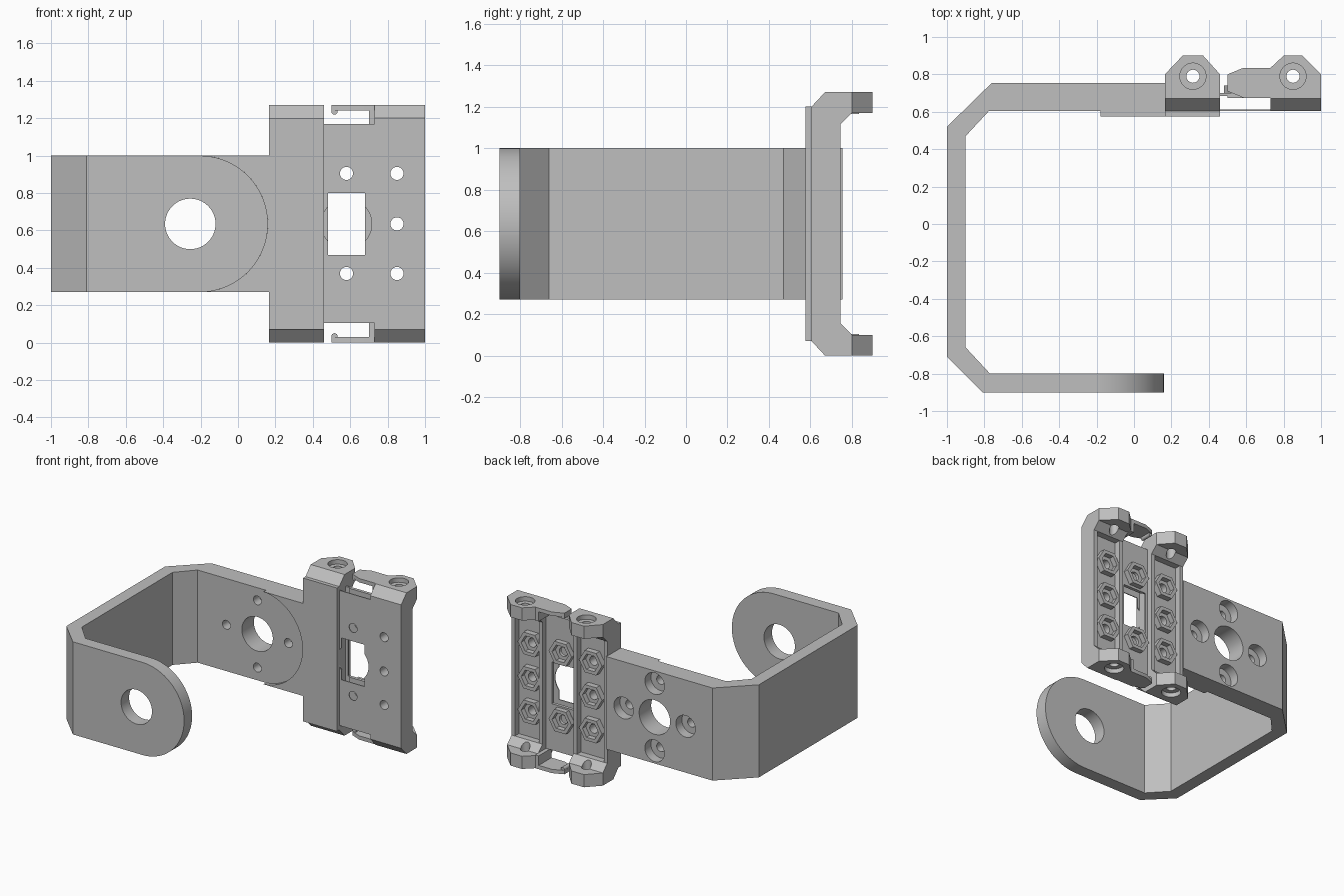
import bpy, bmesh, math
from mathutils import Vector

if "Cube" in bpy.data.objects:
    bpy.data.objects.remove(bpy.data.objects["Cube"])

GREY = (0.52, 0.52, 0.52, 1)
grey = bpy.data.materials.new("light grey plastic")
grey.use_nodes = True
grey.diffuse_color = GREY
grey.node_tree.nodes["Principled BSDF"].inputs["Base Color"].default_value = GREY

MID = 0.635                      # mirror height of the whole part
PLACE = {"x": lambda p, t: (t, p[0], p[1]),
         "y": lambda p, t: (p[0], t, p[1]),
         "z": lambda p, t: (p[0], p[1], t)}


def prism(name, pts, axis, lo, hi):
    """Extrude a flat outline along an axis."""
    bm = bmesh.new()
    verts = [bm.verts.new(PLACE[axis](p, lo)) for p in pts]
    face = bm.faces.new(verts)
    out = bmesh.ops.extrude_face_region(bm, geom=[face])
    shift = Vector(PLACE[axis]((0, 0), hi - lo))
    bmesh.ops.translate(bm, vec=shift,
                        verts=[g for g in out["geom"] if isinstance(g, bmesh.types.BMVert)])
    bmesh.ops.recalc_face_normals(bm, faces=bm.faces)
    mesh = bpy.data.meshes.new(name)
    bm.to_mesh(mesh)
    bm.free()
    mesh.materials.append(grey)
    ob = bpy.data.objects.new(name, mesh)
    bpy.context.collection.objects.link(ob)
    return ob


def ring(cx, cy, r, n=48, start=0.0, sweep=math.tau):
    steps = n if sweep == math.tau else n - 1
    return [(cx + r * math.cos(start + sweep * i / steps),
             cy + r * math.sin(start + sweep * i / steps)) for i in range(n)]


def box(name, x0, x1, y0, y1, z0, z1):
    return prism(name, [(x0, y0), (x1, y0), (x1, y1), (x0, y1)], "z", z0, z1)


def combine(ob, other, op="DIFFERENCE"):
    """Boolean with a temporary part, then discard that part."""
    mod = ob.modifiers.new("bool", "BOOLEAN")
    mod.operation, mod.solver, mod.object = op, "EXACT", other
    bpy.context.view_layer.objects.active = ob
    bpy.ops.object.modifier_apply(modifier=mod.name)
    bpy.data.objects.remove(other)


def drill(ob, axis, cx, cy, r, lo, hi, n=48):
    combine(ob, prism("cutter", ring(cx, cy, r, n), axis, lo, hi))


# Angled U bracket with a rounded front arm
bracket = prism("u_bracket", [
    (0.16, -0.9), (-0.81, -0.9), (-1, -0.71), (-1, 0.52), (-0.76, 0.755), (0.17, 0.755),
    (0.17, 0.605), (-0.775, 0.605), (-0.9, 0.47), (-0.9, -0.66), (-0.77, -0.8), (0.16, -0.8)],
    "z", 0.27, 1.0)
ARM_X, ARM_R = -0.205, 0.365
arc = ring(ARM_X, MID, ARM_R, 40, math.pi / 2, -math.pi)
combine(bracket, prism("cutter", arc + [(ARM_X, 0.1), (0.4, 0.1), (0.4, 1.2), (ARM_X, 1.2)],
                       "y", -1, -0.7))
HOLE_X = -0.255
drill(bracket, "y", HOLE_X, MID, 0.135, -1.1, 1.1, 64)
for dx, dz in ((1, 0), (-1, 0), (0, 1), (0, -1)):
    cx, cz = HOLE_X + 0.27 * dx, MID + 0.265 * dz
    drill(bracket, "y", cx, cz, 0.035, 0.5, 0.9, 24)
    drill(bracket, "y", cx, cz, 0.085, 0.68, 0.9)

# Raised pad with a curved edge on the inside of the back arm
pad = box("arm_pad", -0.18, 0.17, 0.575, 0.606, 0.27, 1.0)
drill(pad, "y", ARM_X, MID, ARM_R, 0.5, 0.7, 96)
box("column_pad", 0.165, 0.46, 0.575, 0.606, 0.07, 1.2)

# Hinge columns: a side profile crossed with a plan outline
SIDE = [(0.605, 0.07), (0.67, 0), (0.95, 0), (0.95, 0.1), (0.8, 0.1), (0.745, 0.155)]
side = SIDE + [(y, 2 * MID - z) for y, z in reversed(SIDE)]
BOLTS = (0.37, MID, 0.905)


def nut_boss(ob, x, z, through):
    """Raised hexagon with a nut pocket and a bolt hole."""
    combine(ob, prism("boss", ring(x, z, 0.1, 6), "y", 0.69, 0.74), "UNION")
    drill(ob, "y", x, z, 0.07, 0.7, 0.9, 6)
    drill(ob, "y", x, z, 0.035, through, 0.9, 24)


def column(name, plan, x0, x1, pin_x, through):
    ob = prism(name, side, "x", x0 - 0.05, x1 + 0.05)
    combine(ob, prism("plan", plan, "z", -0.1, 1.4), "INTERSECT")
    combine(ob, box("channel", x0 + 0.03, x1 - 0.03, 0.695, 0.78, 0.155, 1.115))
    for z in BOLTS:
        nut_boss(ob, pin_x, z, through)
    drill(ob, "z", pin_x, 0.79, 0.035, -0.1, 1.4, 24)
    drill(ob, "z", pin_x, 0.79, 0.07, 1.235, 1.4)
    drill(ob, "z", pin_x, 0.79, 0.07, -0.1, 0.035)
    return ob


column("inner_hinge_column", [(0.165, 0.6), (0.46, 0.6), (0.46, 0.8), (0.37, 0.9),
                              (0.26, 0.9), (0.165, 0.8)], 0.165, 0.46, 0.315, 0.62)
column("outer_hinge_column", [(0.73, 0.6), (1, 0.6), (1, 0.8), (0.9, 0.9),
                              (0.8, 0.9), (0.73, 0.835)], 0.73, 1.0, 0.85, 0.5)

# Thin front skin and back plate between the columns
LOW, HIGH = 0.105, 1.17
skin = box("front_skin", 0.46, 0.73, 0.605, 0.612, LOW, HIGH)
plate = box("nut_plate", 0.5, 0.73, 0.675, 0.7, LOW, HIGH)
web = box("plate_web", 0.46, 0.502, 0.685, 0.7, LOW, HIGH)
drill(skin, "y", 0.58, MID, 0.135, 0.5, 0.9)
for ob in (skin, plate, web):
    combine(ob, box("window", 0.48, 0.68, 0.5, 0.9, 0.47, 0.8))
for z in (BOLTS[0], BOLTS[2]):
    drill(skin, "y", 0.58, z, 0.035, 0.5, 0.9, 24)
    nut_boss(plate, 0.58, z, 0.5)

# Spring clips at the top and bottom
CLIP = [(0.731, 0.675), (0.585, 0.675), (0.5, 0.71), (0.5, 0.8), (0.585, 0.835), (0.731, 0.835)]


def span(top, a, b):
    return (a, b) if top else (2 * MID - b, 2 * MID - a)


for label, top in (("top", True), ("bottom", False)):
    prism(label + "_clip", CLIP, "z", *span(top, 1.24, 1.27))
    box(label + "_clip_root", 0.7, 0.731, 0.675, 0.835, *span(top, 1.165, 1.245))
    z = 1.235 if top else 2 * MID - 1.235
    prism(label + "_clip_hook", ring(0.516, z, 0.016, 16), "y", 0.71, 0.8)

# Smooth the round walls and keep the corners crisp
bpy.ops.object.select_all(action="DESELECT")
for ob in bpy.context.collection.objects:
    if ob.type == "MESH":
        ob.select_set(True)
        bpy.context.view_layer.objects.active = ob
bpy.ops.object.shade_smooth_by_angle()
